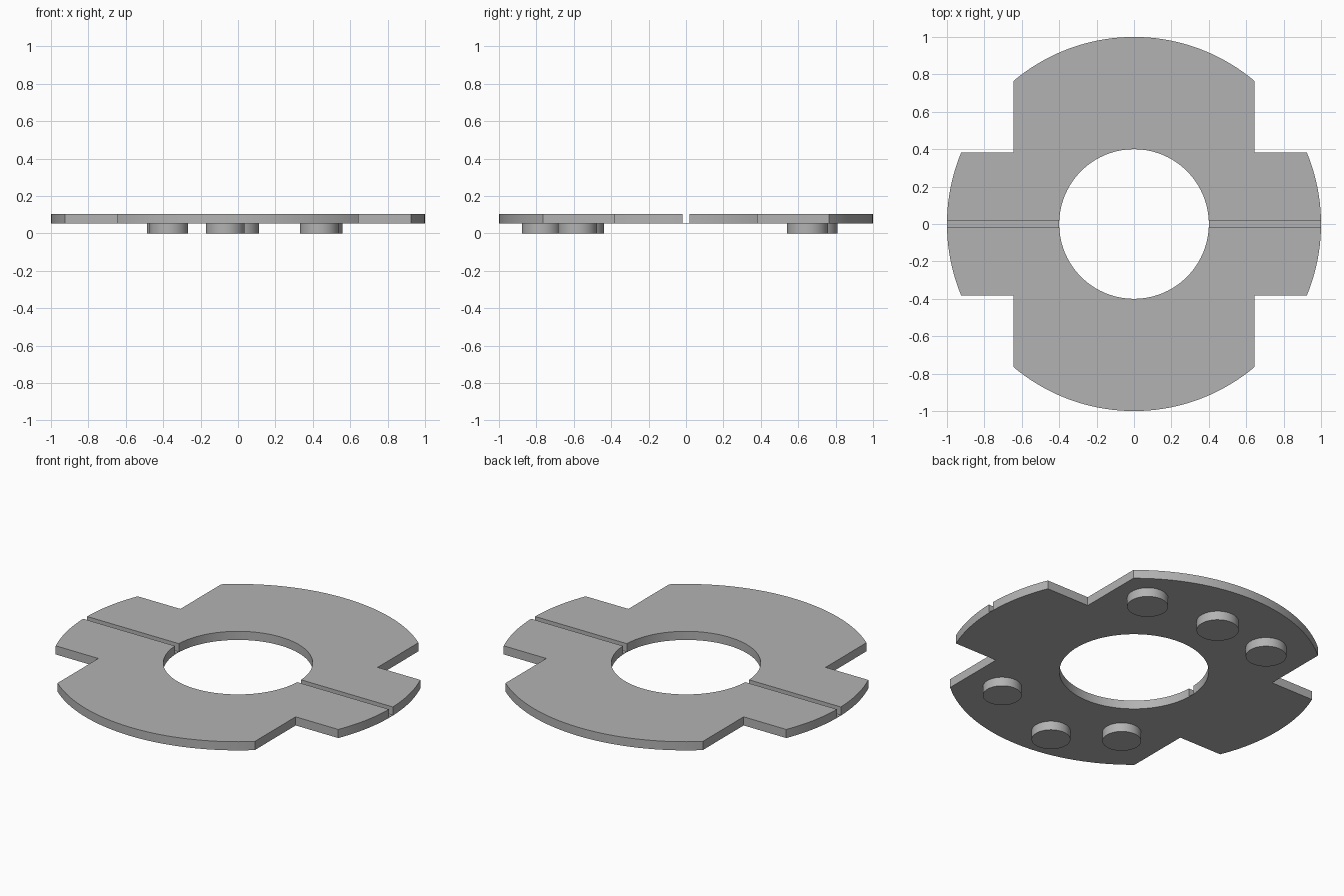
import bpy, bmesh, math

cube = bpy.data.objects.get("Cube")
if cube:
    bpy.data.objects.remove(cube)

BOTTOM, TOP = 0.053, 0.104      # plate faces
HOLE, GAP = 0.4, 0.018          # hole radius, half groove width
BODY_X, ARM_Y = 0.645, 0.383    # half widths of the body and the side arms

grey = bpy.data.materials.new("plain grey")
grey.use_nodes = True
COLOUR = (0.45, 0.45, 0.45, 1)
grey.diffuse_color = COLOUR
grey.node_tree.nodes["Principled BSDF"].inputs["Base Color"].default_value = COLOUR


def arc(radius, start, end, steps):
    angles = [start + (end - start) * i / steps for i in range(steps + 1)]
    return [(radius * math.cos(a), radius * math.sin(a)) for a in angles]


def prism(name, outline, z0, z1):
    """Extrude a flat outline from z0 up to z1."""
    bm = bmesh.new()
    face = bm.faces.new([bm.verts.new((x, y, z0)) for x, y in outline])
    lid = bmesh.ops.extrude_face_region(bm, geom=[face])["geom"]
    raised = [v for v in lid if isinstance(v, bmesh.types.BMVert)]
    bmesh.ops.translate(bm, verts=raised, vec=(0, 0, z1 - z0))
    bmesh.ops.recalc_face_normals(bm, faces=bm.faces)
    mesh = bpy.data.meshes.new(name)
    bm.to_mesh(mesh)
    bm.free()
    mesh.materials.append(grey)
    obj = bpy.data.objects.new(name, mesh)
    bpy.context.collection.objects.link(obj)
    bpy.ops.object.select_all(action="DESELECT")
    obj.select_set(True)
    bpy.context.view_layer.objects.active = obj
    bpy.ops.object.shade_smooth_by_angle(angle=math.radians(30))
    return obj


# Plate halves: stepped outer rim, then back along the hole
edge, arm, body = math.asin(GAP), math.asin(ARM_Y), math.acos(BODY_X)
inner = math.asin(GAP / HOLE)
half = (arc(1, edge, arm, 12) + [(BODY_X, ARM_Y)]
        + arc(1, body, math.pi - body, 48) + [(-BODY_X, ARM_Y)]
        + arc(1, math.pi - arm, math.pi - edge, 12)
        + arc(HOLE, math.pi - inner, inner, 64))
prism("back_plate", half, BOTTOM, TOP)
prism("front_plate", [(-x, -y) for x, y in half], BOTTOM, TOP)

# Thin floors that join the halves under the groove
for side, name in ((1, "left"), (-1, "right")):
    strip = [(HOLE, -GAP), (1, -GAP), (1, GAP), (HOLE, GAP)]
    prism(name + "_groove_floor", [(side * x, y) for x, y in strip],
          BOTTOM, BOTTOM + 0.003)

# Round pegs on the underside: x, y, radius
pegs = {
    "back_left_peg": (0.45, 0.65, 0.11),
    "back_middle_peg": (0.0, 0.697, 0.113),
    "back_right_peg": (-0.378, 0.65, 0.109),
    "front_left_peg": (0.435, -0.58, 0.104),
    "front_middle_peg": (-0.068, -0.773, 0.104),
    "front_right_peg": (-0.37, -0.543, 0.104),
}
for name, (x, y, radius) in pegs.items():
    circle = arc(radius, 0, 2 * math.pi, 48)[:-1]
    prism(name, [(x + u, y + v) for u, v in circle], 0, BOTTOM)
